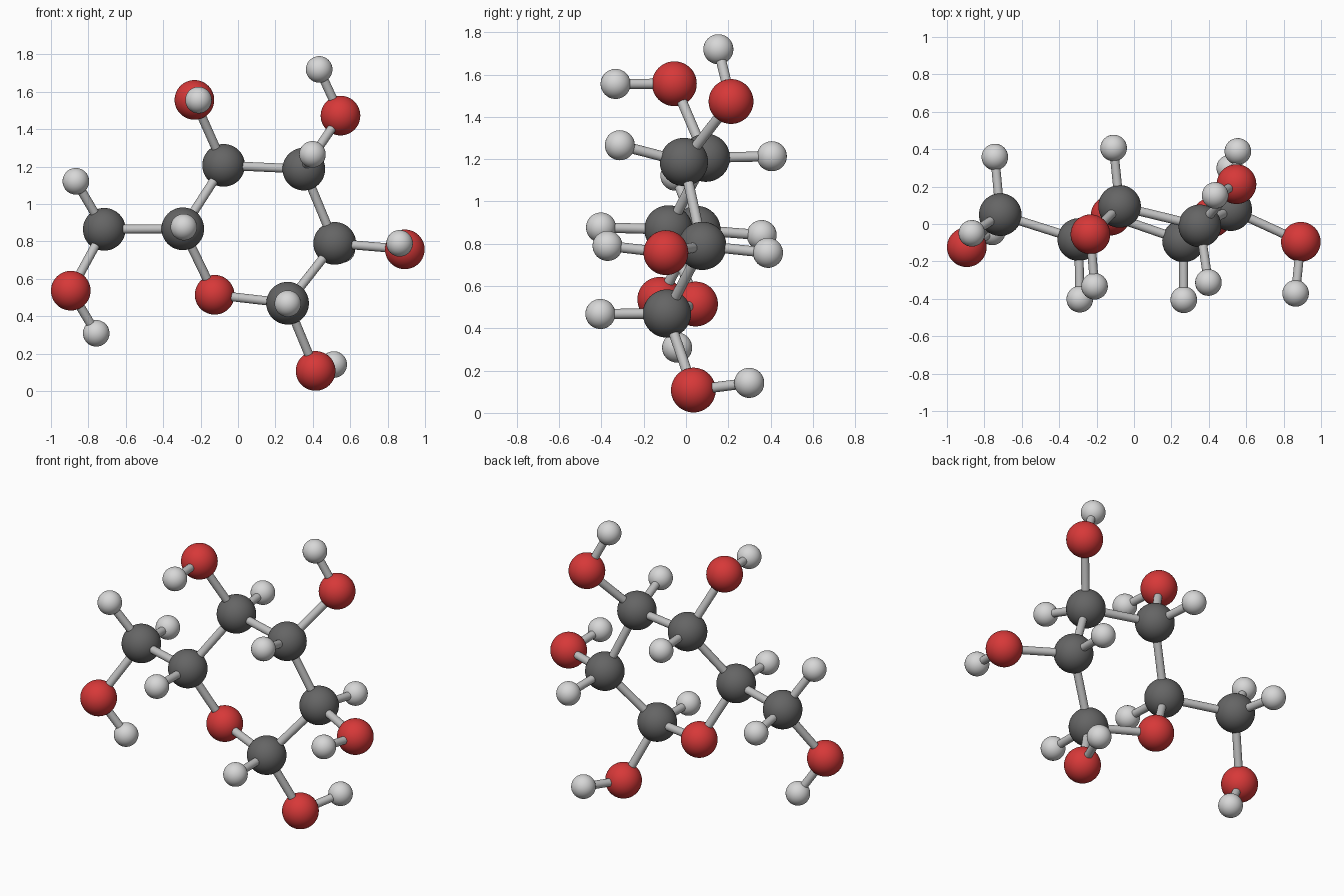
import bpy
from mathutils import Vector

if "Cube" in bpy.data.objects:
    bpy.data.objects.remove(bpy.data.objects["Cube"])


def material(name, rgb):
    m = bpy.data.materials.new(name)
    m.diffuse_color = (*rgb, 1)
    m.use_nodes = True
    m.node_tree.nodes["Principled BSDF"].inputs["Base Color"].default_value = m.diffuse_color
    return m


DARK = material("dark grey", (0.13, 0.13, 0.13))
RED = material("red", (0.68, 0.04, 0.04))
WHITE = material("pale grey", (0.68, 0.68, 0.68))
ROD = material("rod grey", (0.55, 0.55, 0.55))

# Element: (part name, ball radius, colour)
KINDS = {
    "C": ("carbon_ball", 0.114, DARK),
    "O": ("oxygen_ball", 0.106, RED),
    "H": ("hydrogen_ball", 0.071, WHITE),
}
ROD_RADIUS = 0.024

# Ball centres; the first letter of each key is the element
ATOMS = {
    "C1": (0.265, -0.09, 0.47),
    "C2": (0.517, 0.077, 0.79),
    "C3": (0.352, -0.01, 1.187),
    "C4": (-0.077, 0.094, 1.207),
    "C5": (-0.295, -0.083, 0.868),
    "C6": (-0.715, 0.05, 0.865),
    "O1": (0.415, 0.035, 0.108),
    "O2": (0.892, -0.095, 0.758),
    "O3": (0.548, 0.213, 1.473),
    "O4": (-0.233, -0.055, 1.557),
    "O5": (-0.125, 0.045, 0.515),
    "O6": (-0.894, -0.124, 0.537),
    "H1": (0.266, -0.405, 0.468),
    "H2": (0.555, 0.388, 0.757),
    "H3": (0.398, -0.313, 1.266),
    "H4": (-0.109, 0.406, 1.214),
    "H5": (-0.29, -0.402, 0.877),
    "H6": (-0.867, -0.05, 1.122),
    "H7": (-0.744, 0.358, 0.841),
    "HO1": (0.512, 0.299, 0.142),
    "HO2": (0.864, -0.371, 0.79),
    "HO3": (0.434, 0.153, 1.72),
    "HO4": (-0.211, -0.333, 1.556),
    "HO6": (-0.758, -0.042, 0.309),
}

# Ring, side branches and end hydrogens
BONDS = (
    "C1-C2 C2-C3 C3-C4 C4-C5 C5-O5 O5-C1 C5-C6 "
    "C1-O1 C2-O2 C3-O3 C4-O4 C6-O6 "
    "C1-H1 C2-H2 C3-H3 C4-H4 C5-H5 C6-H6 C6-H7 "
    "O1-HO1 O2-HO2 O3-HO3 O4-HO4 O6-HO6"
).split()


def finish(name, mat):
    ob = bpy.context.object
    ob.name = name
    ob.data.materials.append(mat)
    bpy.ops.object.shade_smooth_by_angle()


# Balls
for key, pos in ATOMS.items():
    name, radius, mat = KINDS[key[0]]
    bpy.ops.mesh.primitive_uv_sphere_add(
        segments=48, ring_count=24, radius=radius, location=pos)
    finish(f"{name}_{key}", mat)

# Connecting rods
for bond in BONDS:
    a, b = (Vector(ATOMS[k]) for k in bond.split("-"))
    bpy.ops.mesh.primitive_cylinder_add(
        vertices=24, radius=ROD_RADIUS, depth=(b - a).length,
        location=(a + b) / 2,
        rotation=(b - a).to_track_quat("Z", "Y").to_euler())
    finish(f"rod_{bond}", ROD)
